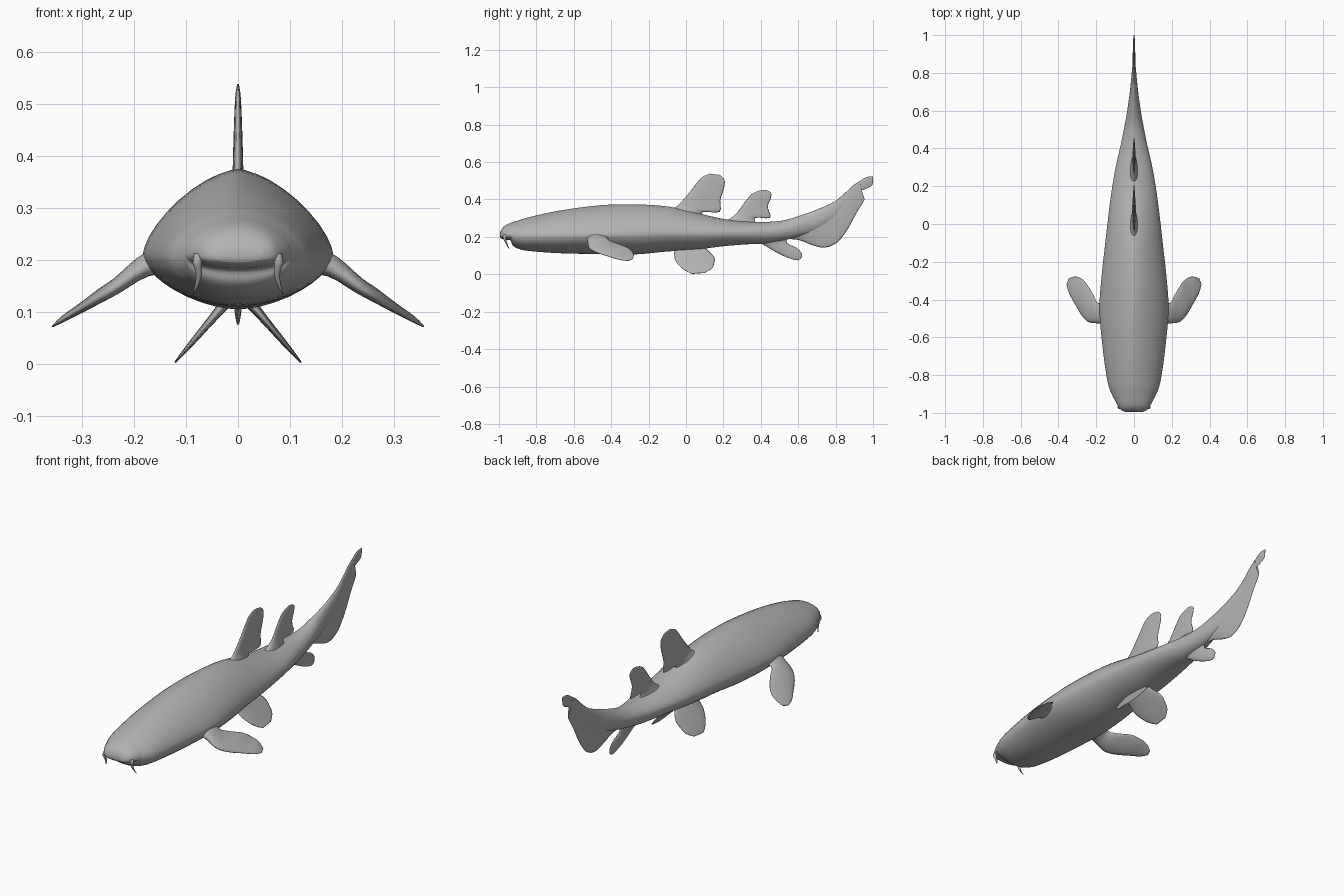
import bpy, bmesh, math
from mathutils import Vector

grey = bpy.data.materials.new("shark grey")
grey.diffuse_color = (0.45, 0.45, 0.45, 1)


def smooth_rows(rows, n=3):
    """Catmull-Rom interpolation between rows of numbers."""
    out = []
    for i in range(len(rows) - 1):
        a, b = rows[max(i - 1, 0)], rows[i]
        c, d = rows[i + 1], rows[min(i + 2, len(rows) - 1)]
        for k in range(n):
            t = k / n
            out.append([0.5 * (2 * q + (r - p) * t + (2 * p - 5 * q + 4 * r - s) * t * t
                               + (3 * q - p - 3 * r + s) * t ** 3)
                        for p, q, r, s in zip(a, b, c, d)])
    return out + [list(rows[-1])]


def loft(name, rings):
    """Skin a list of point rings into one closed smooth mesh."""
    bm = bmesh.new()
    vs = [[bm.verts.new(p) for p in ring] for ring in rings]
    n = len(vs[0])
    for a, b in zip(vs, vs[1:]):
        for k in range(n):
            bm.faces.new((a[k], a[(k + 1) % n], b[(k + 1) % n], b[k]))
    for ring in (vs[0], vs[-1]):
        mid = bm.verts.new(sum((v.co for v in ring), Vector()) / n)
        for k in range(n):
            bm.faces.new((ring[k], ring[(k + 1) % n], mid))
    bmesh.ops.recalc_face_normals(bm, faces=bm.faces)
    me = bpy.data.meshes.new(name)
    bm.to_mesh(me)
    bm.free()
    me.materials.append(grey)
    for f in me.polygons:
        f.use_smooth = True
    ob = bpy.data.objects.new(name, me)
    bpy.context.collection.objects.link(ob)
    return ob


def fin(name, rows, normal, side=1):
    """Rows: leading x,y,z, trailing x,y,z, half thickness."""
    rings = []
    for r in smooth_rows(rows):
        le, te, t = Vector(r[:3]), Vector(r[3:6]), r[6]
        ring = []
        for k in range(20):
            a = 2 * math.pi * k / 20
            s = (1 - math.cos(a)) / 2
            p = le.lerp(te, s) + Vector(normal) * t * math.sin(a) * (1.25 - 0.6 * s)
            ring.append((p.x * side, p.y, p.z))
        rings.append(ring)
    return loft(name, rings)


def flat_fin(name, rows):
    """Fin on the centre plane; rows: leading y,z, trailing y,z, half thickness."""
    return fin(name, [(0, a, b, 0, c, d, t) for a, b, c, d, t in rows], (1, 0, 0))


# body: y, half width, bottom z, widest z, top z, roundness
body = [
    (-0.995, 0.045, 0.196, 0.208, 0.22, 2.4), (-0.985, 0.068, 0.19, 0.21, 0.243, 2.3),
    (-0.965, 0.084, 0.185, 0.21, 0.262, 2.1), (-0.937, 0.1, 0.18, 0.21, 0.275, 1.9),
    (-0.928, 0.104, 0.157, 0.207, 0.278, 1.9), (-0.90, 0.118, 0.138, 0.205, 0.287, 1.8),
    (-0.84, 0.139, 0.125, 0.205, 0.305, 1.7), (-0.68, 0.163, 0.113, 0.208, 0.34, 1.6),
    (-0.46, 0.183, 0.108, 0.21, 0.369, 1.5), (-0.28, 0.172, 0.106, 0.215, 0.374, 1.55),
    (-0.10, 0.152, 0.122, 0.22, 0.363, 1.55), (0.05, 0.135, 0.132, 0.22, 0.33, 1.6),
    (0.2, 0.115, 0.15, 0.222, 0.296, 1.7), (0.32, 0.093, 0.16, 0.224, 0.283, 1.8),
    (0.42, 0.07, 0.165, 0.225, 0.28, 1.8), (0.52, 0.05, 0.182, 0.235, 0.288, 1.8),
    (0.60, 0.036, 0.2, 0.255, 0.311, 1.8), (0.70, 0.022, 0.235, 0.285, 0.346, 1.8),
    (0.80, 0.012, 0.30, 0.345, 0.393, 1.8), (0.88, 0.004, 0.40, 0.43, 0.46, 1.8)]
rings = []
for y, w, lo, mid, hi, p in smooth_rows(body, 4):
    ring = []
    for k in range(40):
        a = 2 * math.pi * k / 40
        c, s = math.cos(a), math.sin(a)
        e = p if s > 0 else p + 0.2
        x = math.copysign(abs(c) ** (2 / e), c) * w
        z = mid + math.copysign(abs(s) ** (2 / e), s) * ((hi - mid) if s > 0 else (mid - lo))
        ring.append((x, y, z))
    rings.append(ring)
loft("body", rings)

# fins on the centre plane
flat_fin("first_dorsal_fin", [
    (-0.13, 0.33, 0.08, 0.29, 0.035), (-0.06, 0.357, 0.09, 0.333, 0.016),
    (-0.03, 0.382, 0.18, 0.333, 0.011), (0.02, 0.44, 0.183, 0.395, 0.009),
    (0.06, 0.492, 0.203, 0.46, 0.007), (0.09, 0.523, 0.206, 0.505, 0.005),
    (0.13, 0.538, 0.18, 0.532, 0.002)])
flat_fin("second_dorsal_fin", [
    (0.2, 0.275, 0.38, 0.26, 0.025), (0.255, 0.312, 0.37, 0.302, 0.012),
    (0.285, 0.345, 0.45, 0.302, 0.009), (0.31, 0.38, 0.437, 0.36, 0.008),
    (0.345, 0.423, 0.453, 0.405, 0.006), (0.375, 0.442, 0.455, 0.435, 0.004),
    (0.41, 0.451, 0.435, 0.449, 0.002)])
flat_fin("anal_fin", [
    (0.34, 0.19, 0.54, 0.2, 0.025), (0.41, 0.16, 0.54, 0.168, 0.012),
    (0.46, 0.13, 0.59, 0.142, 0.009), (0.52, 0.099, 0.617, 0.115, 0.007),
    (0.57, 0.08, 0.62, 0.095, 0.004), (0.595, 0.075, 0.612, 0.081, 0.002)])
flat_fin("tail_fin", [
    (0.50, 0.28, 0.50, 0.19, 0.02), (0.60, 0.308, 0.60, 0.184, 0.02),
    (0.68, 0.335, 0.68, 0.154, 0.016), (0.75, 0.365, 0.745, 0.143, 0.012),
    (0.80, 0.393, 0.81, 0.172, 0.01), (0.85, 0.435, 0.865, 0.242, 0.008),
    (0.89, 0.473, 0.91, 0.325, 0.007), (0.92, 0.493, 0.95, 0.39, 0.006),
    (0.926, 0.497, 0.952, 0.405, 0.006), (0.932, 0.5, 0.93, 0.412, 0.005),
    (0.942, 0.508, 0.925, 0.44, 0.005), (0.955, 0.515, 0.955, 0.455, 0.005),
    (0.975, 0.522, 0.992, 0.472, 0.004), (1.0, 0.522, 1.0, 0.495, 0.002)])

# paired fins and whiskers
pectoral = [
    (0.12, -0.54, 0.205, 0.12, -0.36, 0.21, 0.035), (0.18, -0.527, 0.185, 0.185, -0.42, 0.19, 0.021),
    (0.24, -0.52, 0.143, 0.215, -0.375, 0.167, 0.015), (0.28, -0.48, 0.118, 0.25, -0.318, 0.147, 0.012),
    (0.315, -0.42, 0.098, 0.28, -0.288, 0.123, 0.009), (0.345, -0.365, 0.08, 0.315, -0.278, 0.102, 0.006),
    (0.357, -0.32, 0.072, 0.345, -0.288, 0.078, 0.002)]
pelvic = [(-0.07, 0.15, 0.09, 0.16, 0.018), (-0.063, 0.11, 0.12, 0.125, 0.011),
          (-0.06, 0.08, 0.152, 0.09, 0.008), (-0.035, 0.045, 0.15, 0.055, 0.006),
          (-0.005, 0.02, 0.138, 0.03, 0.004), (0.03, 0.003, 0.10, 0.008, 0.002)]


def pelvic_x(z):
    return 0.03 + (0.11 - z) * 0.85


whisker = [(0.072, -0.965, 0.212, 0.012), (0.078, -0.97, 0.195, 0.009), (0.075, -0.964, 0.175, 0.006),
           (0.078, -0.955, 0.155, 0.004), (0.086, -0.945, 0.135, 0.001)]
for side, label in ((1, "right"), (-1, "left")):
    fin(label + "_pectoral_fin", pectoral, (0.53, 0, 0.85), side)
    fin(label + "_pelvic_fin", [(pelvic_x(b), a, b, pelvic_x(d), c, d, t) for a, b, c, d, t in pelvic],
        (0.76, 0, 0.65), side)
    loft(label + "_whisker", [
        [(side * (x + r * math.cos(k * math.pi / 5)), y + r * math.sin(k * math.pi / 5), z) for k in range(10)]
        for x, y, z, r in smooth_rows(whisker)])
